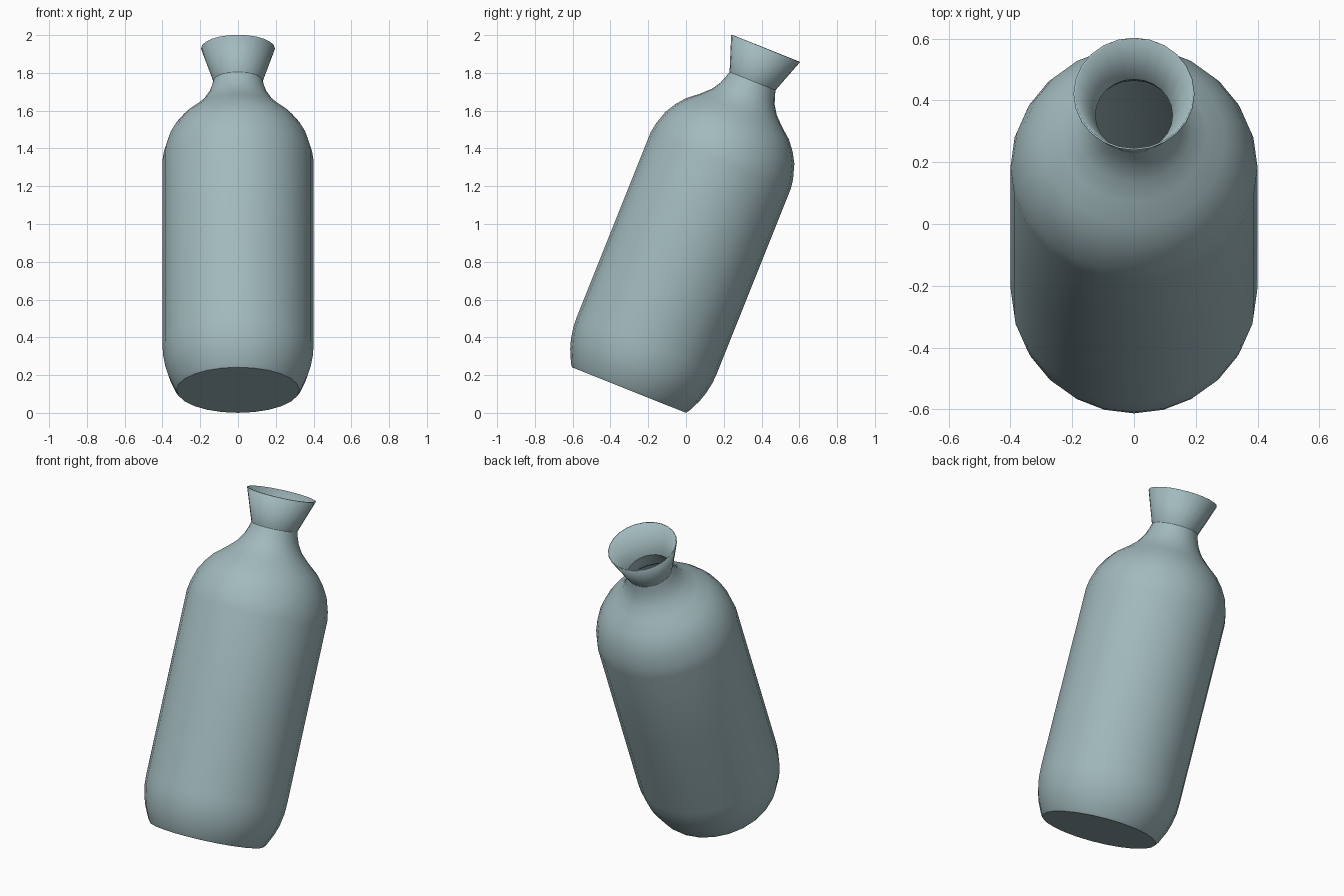
import bpy, math

if "Cube" in bpy.data.objects:
    bpy.data.objects.remove(bpy.data.objects["Cube"])

SIDES = 24
TILT = math.radians(21.8)

# (radius, height along the bottle axis) of the outer wall
PROFILE = [(0.325, 0.0), (0.338, 0.018), (0.369, 0.085), (0.385, 0.135),
           (0.397, 0.20), (0.40, 0.26), (0.40, 0.80), (0.40, 1.31),
           (0.392, 1.36), (0.368, 1.438), (0.335, 1.495), (0.295, 1.545),
           (0.235, 1.595), (0.185, 1.643), (0.155, 1.69), (0.14, 1.73),
           (0.131, 1.762), (0.196, 1.947)]

glass = bpy.data.materials.new("pale teal glass")
glass.diffuse_color = (0.36, 0.49, 0.51, 1)
glass.use_nodes = True
glass.node_tree.nodes["Principled BSDF"].inputs["Base Color"].default_value = glass.diffuse_color


def lathe(name, profile, sides):
    """Turn a profile round z, with a flat floor and an open top."""
    verts = [(r * math.cos(2 * math.pi * i / sides),
              r * math.sin(2 * math.pi * i / sides), h)
             for r, h in profile for i in range(sides)]
    faces = [tuple(reversed(range(sides)))]
    for k in range(len(profile) - 1):
        for i in range(sides):
            j = (i + 1) % sides
            a, b = k * sides, (k + 1) * sides
            faces.append((a + i, a + j, b + j, b + i))
    mesh = bpy.data.meshes.new(name)
    mesh.from_pydata(verts, [], faces)
    mesh.materials.append(glass)
    obj = bpy.data.objects.new(name, mesh)
    bpy.context.collection.objects.link(obj)
    return obj


# Leaning bottle: body, shoulder, neck and flared lip in one wall
bottle = lathe("bottle", PROFILE, SIDES)
bottle.rotation_euler = (-TILT, 0, 0)
bottle.location = (0, -0.302, 0.121)
bpy.context.view_layer.objects.active = bottle
bottle.select_set(True)
bpy.ops.object.shade_smooth_by_angle(angle=math.radians(32))

# Thin glass wall, thickened inwards
wall = bottle.modifiers.new("wall", 'SOLIDIFY')
wall.thickness = 0.006
wall.offset = -1
